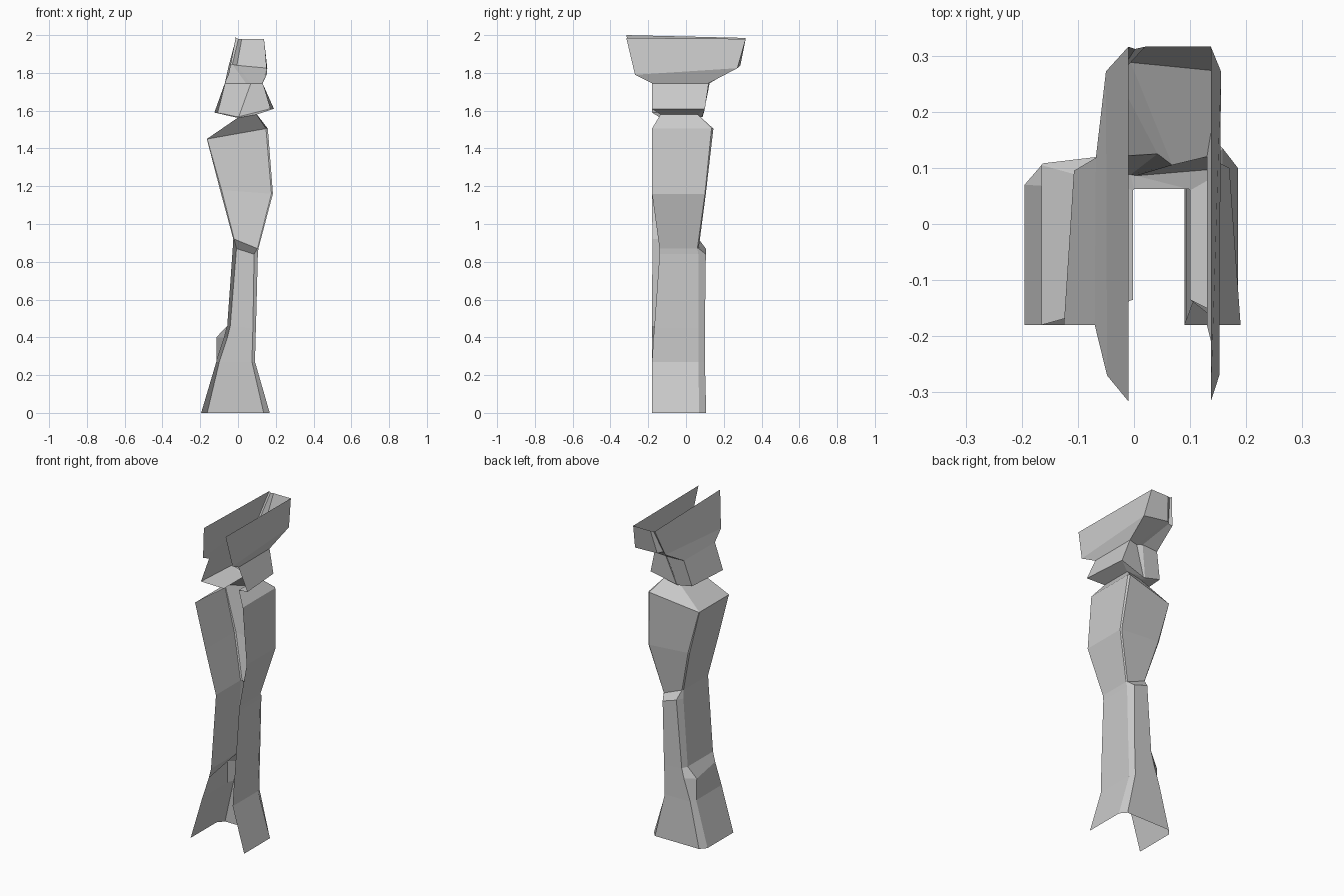
import bpy, bmesh


def loft(name, rows):
    """Skin an open, flat-faced shell through rows of section points."""
    bm = bmesh.new()
    rings = [[bm.verts.new(p) for p in row] for row in rows]
    for a, b in zip(rings, rings[1:]):
        for i in range(len(a) - 1):
            bm.faces.new((a[i], a[i + 1], b[i + 1], b[i]))
    bmesh.ops.remove_doubles(bm, verts=bm.verts, dist=0.0005)
    bmesh.ops.recalc_face_normals(bm, faces=bm.faces)
    me = bpy.data.meshes.new(name)
    bm.to_mesh(me)
    bm.free()
    ob = bpy.data.objects.new(name, me)
    bpy.context.collection.objects.link(ob)
    return ob


def channel(xl, zl, xr, zr, yfl, yfr, yc, yb, ch):
    """U-shaped section, open at the front, with chamfered back corners."""
    return [(xl, yfl, zl), (xl, yc, zl), (xl + ch, yb, zl),
            (xr - ch, yb, zr), (xr, yc, zr), (xr, yfr, zr)]


# Tall channel: left x/z, right x/z, front y left/right, corner y, back y, chamfer
levels = [
    (-0.195, 0.00, 0.168, 0.00, -0.18, -0.18, 0.07, 0.107, 0.032),
    (-0.115, 0.27, 0.090, 0.27, -0.18, -0.18, 0.065, 0.10, 0.016),
    (-0.072, 0.40, 0.093, 0.40, -0.18, -0.172, 0.065, 0.10, 0.016),
    (-0.057, 0.46, 0.095, 0.45, -0.18, -0.168, 0.065, 0.10, 0.016),
    (-0.028, 0.87, 0.105, 0.84, -0.178, -0.14, 0.065, 0.105, 0.020),
    (-0.025, 0.92, 0.108, 0.87, -0.178, -0.14, 0.06, 0.067, 0.005),
    (-0.095, 1.18, 0.185, 1.16, -0.18, -0.18, 0.10, 0.105, 0.008),
    (-0.165, 1.45, 0.158, 1.505, -0.18, -0.18, 0.12, 0.125, 0.005),
    (-0.002, 1.562, 0.10, 1.58, -0.135, -0.135, 0.06, 0.062, 0.002),
]
rows = [channel(*v) for v in levels]

# Small spur on the left rear edge, and the deeper right rear shoulder
rows[2][1] = (-0.115, 0.06, 0.40)
for i, p in ((1, (-0.165, 0.105, 1.45)), (2, (-0.163, 0.108, 1.45)),
             (3, (0.148, 0.145, 1.505)), (4, (0.158, 0.135, 1.505))):
    rows[7][i] = p
loft("shaft_shell", rows)

# Flared head: left wall, diagonal crease in the back, right wall
head = [
    rows[-1],
    [(-0.125, -0.18, 1.59), (-0.107, 0.095, 1.59), (-0.006, 0.088, 1.568),
     (0.004, 0.086, 1.568), (0.17, 0.10, 1.61), (0.19, -0.18, 1.61)],
    [(-0.07, -0.18, 1.745), (-0.068, 0.118, 1.745), (0.042, 0.125, 1.745),
     (0.068, 0.105, 1.745), (0.13, 0.12, 1.745), (0.13, -0.18, 1.745)],
    [(-0.048, -0.27, 1.79), (-0.05, 0.272, 1.835), (-0.03, 0.262, 1.845),
     (-0.006, 0.288, 1.84), (0.155, 0.272, 1.825), (0.152, -0.27, 1.79)],
    [(-0.01, -0.316, 2.0), (-0.01, 0.316, 1.985), (0.002, 0.312, 1.98),
     (0.02, 0.316, 1.98), (0.137, 0.316, 1.98), (0.137, -0.316, 1.985)],
]
loft("head_shell", head)
